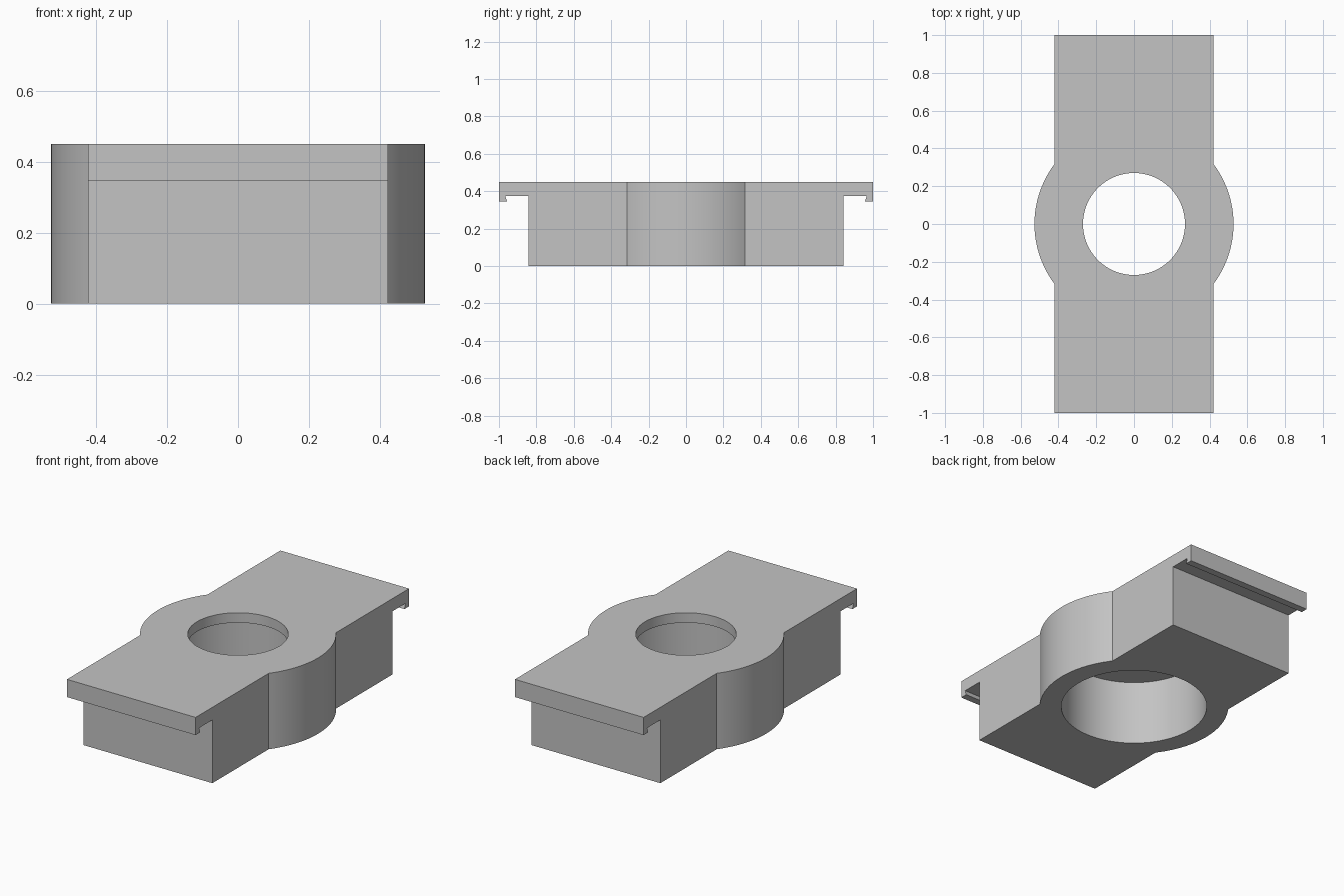
import bpy, bmesh, math
from mathutils import Vector

cube = bpy.data.objects.get("Cube")
if cube:
    bpy.data.objects.remove(cube, do_unlink=True)

HALF_W, HEIGHT, BOSS_R = 0.422, 0.45, 0.527

# Single plain grey
grey = bpy.data.materials.new("light_grey")
grey.use_nodes = True
colour = (0.55, 0.55, 0.55, 1)
grey.diffuse_color = colour
grey.node_tree.nodes["Principled BSDF"].inputs["Base Color"].default_value = colour


def prism(name, points, direction):
    """Extrude a closed planar outline into a solid."""
    bm = bmesh.new()
    face = bm.faces.new([bm.verts.new(p) for p in points])
    result = bmesh.ops.extrude_face_region(bm, geom=[face])
    moved = [v for v in result["geom"] if isinstance(v, bmesh.types.BMVert)]
    bmesh.ops.translate(bm, verts=moved, vec=Vector(direction))
    bmesh.ops.recalc_face_normals(bm, faces=bm.faces)
    mesh = bpy.data.meshes.new(name)
    bm.to_mesh(mesh)
    bm.free()
    mesh.materials.append(grey)
    obj = bpy.data.objects.new(name, mesh)
    bpy.context.collection.objects.link(obj)
    return obj


def arc(radius, start, end, steps, z=0):
    angles = [start + (end - start) * i / steps for i in range(steps + 1)]
    return [(radius * math.cos(a), radius * math.sin(a), z) for a in angles]


def cut(target, cutter):
    cutter.hide_render = True
    mod = target.modifiers.new("cut", "BOOLEAN")
    mod.operation = "DIFFERENCE"
    mod.solver = "EXACT"
    mod.object = cutter
    bpy.context.view_layer.objects.active = target
    bpy.ops.object.modifier_apply(modifier=mod.name)
    bpy.data.objects.remove(cutter, do_unlink=True)


# Block outline: long rectangle with a round boss bulging from both sides
a = math.acos(HALF_W / BOSS_R)
outline = [(HALF_W, -1, 0)] + arc(BOSS_R, -a, a, 32) + [(HALF_W, 1, 0)]
outline += [(-x, -y, z) for x, y, z in outline]
block = prism("bearing_block", outline, (0, 0, HEIGHT))

# Space under each end flange, leaving a small barbed lip at the tip
notch = [(0.843, -0.1), (0.843, 0.375), (0.967, 0.375),
         (0.957, 0.345), (1.1, 0.345), (1.1, -0.1)]
for side in (-1, 1):
    cut(block, prism("flange_cutter", [(-1, side * y, z) for y, z in notch], (2, 0, 0)))

# Wide bore from below, then the narrower opening through the top
for name, radius, top in (("bore_cutter", 0.407, 0.391), ("opening_cutter", 0.27, 0.6)):
    circle = arc(radius, 0, math.tau, 96, -0.1)[:-1]
    cut(block, prism(name, circle, (0, 0, top + 0.1)))

# Smooth round walls, crisp edges
bpy.ops.object.select_all(action="DESELECT")
block.select_set(True)
bpy.context.view_layer.objects.active = block
bpy.ops.object.shade_smooth_by_angle(angle=math.radians(25))
